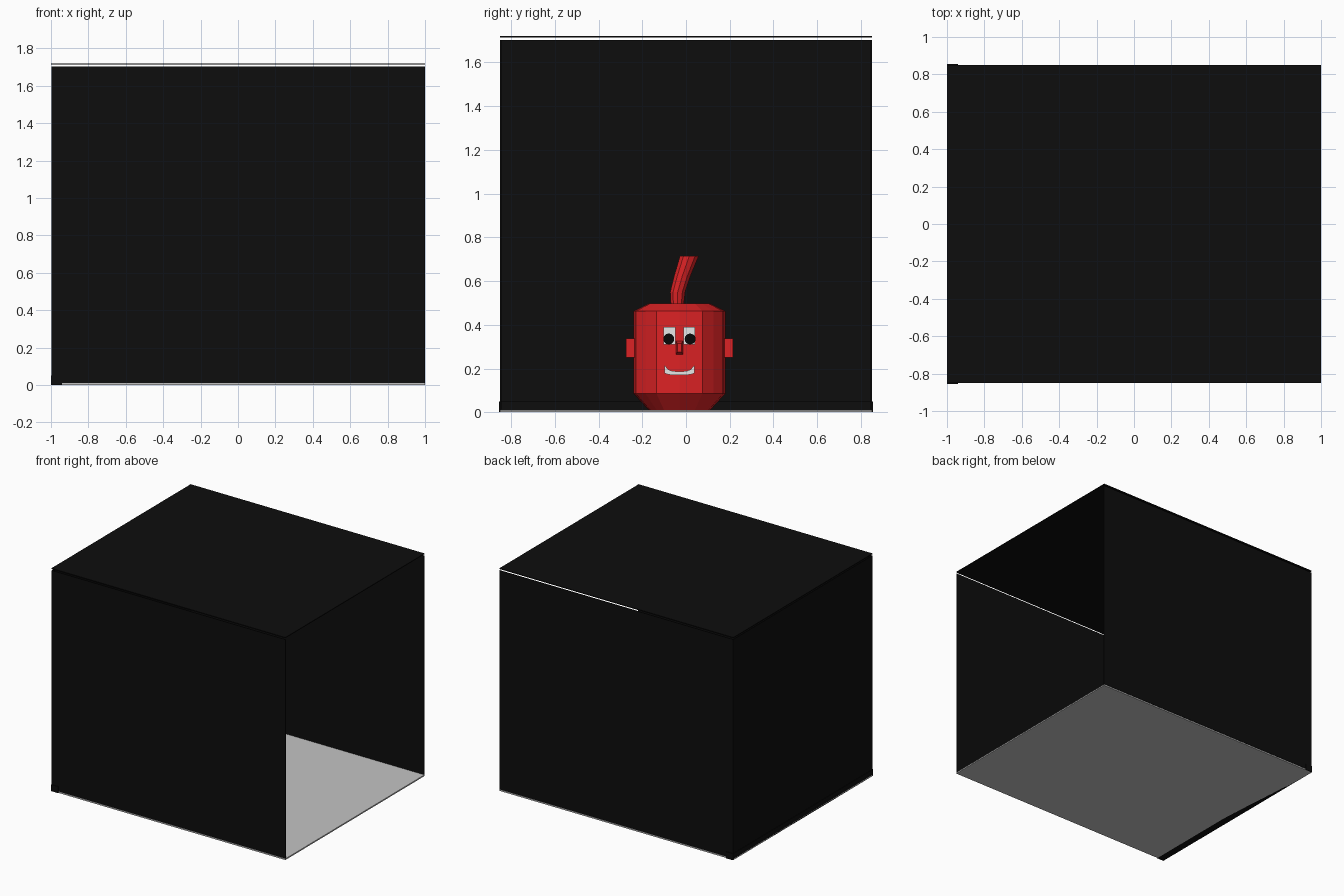
import bpy, bmesh, math
from mathutils import Vector

if "Cube" in bpy.data.objects:
    bpy.data.objects.remove(bpy.data.objects["Cube"])


def mat(name, rgb):
    m = bpy.data.materials.new(name)
    m.diffuse_color = (*rgb, 1)
    m.use_nodes = True
    m.node_tree.nodes["Principled BSDF"].inputs["Base Color"].default_value = m.diffuse_color
    return m


BLACK = mat("stage black", (0.004, 0.004, 0.004))
FLOOR = mat("floor grey", (0.55, 0.55, 0.55))
RED = mat("red", (0.72, 0.016, 0.018))
WHITE = mat("white", (0.8, 0.8, 0.8))
PUPIL = mat("pupil black", (0.002, 0.002, 0.002))

CX, CY = 0.0, -0.03      # centre of the figure, which faces +x
R = 0.21                 # half width of its body


def finish(name, bm, m):
    bmesh.ops.recalc_face_normals(bm, faces=bm.faces)
    me = bpy.data.meshes.new(name)
    bm.to_mesh(me)
    bm.free()
    me.materials.append(m)
    ob = bpy.data.objects.new(name, me)
    bpy.context.collection.objects.link(ob)
    return ob


def box(name, x, y, z, m):
    bm = bmesh.new()
    bmesh.ops.create_cube(bm, size=1)
    for v in bm.verts:
        v.co = Vector([(a + b) / 2 + c * (b - a) for (a, b), c in zip((x, y, z), v.co)])
    return finish(name, bm, m)


def loft(name, rings, m):
    """Skin a list of equal-length closed rings and cap the ends."""
    bm = bmesh.new()
    rows = [[bm.verts.new(p) for p in r] for r in rings]
    n = len(rows[0])
    for a, b in zip(rows, rows[1:]):
        for i in range(n):
            j = (i + 1) % n
            bm.faces.new((a[i], a[j], b[j], b[i]))
    bm.faces.new(rows[0])
    bm.faces.new(rows[-1])
    return finish(name, bm, m)


# Stage box, open towards +x
box("floor", (-1, 1), (-0.85, 0.85), (0, 0.01), FLOOR)
box("roof", (-1, 1), (-0.85, 0.85), (1.714, 1.72), BLACK)
box("front_wall", (-0.995, 1), (-0.85, -0.844), (0.012, 1.703), BLACK)
box("back_wall", (-0.995, 1), (0.844, 0.85), (0.012, 1.703), BLACK)
box("left_wall", (-0.998, -0.992), (-0.85, 0.85), (0.012, 1.703), BLACK)
box("skirting", (-1, -0.94), (-0.855, 0.855), (0, 0.05), BLACK)

# Faceted body: rounded square section with a ridge down the middle of each side
quarter = [(1, 0), (0.95, 0.5), (0.74, 0.74), (0.5, 0.95)]
section = []
for k in range(4):
    c, s = round(math.cos(k * math.pi / 2)), round(math.sin(k * math.pi / 2))
    section += [(x * c - y * s, x * s + y * c) for x, y in quarter]
loft("body", [[(CX + x * R * f, CY + y * R * f, z) for x, y in section]
              for z, f in ((0.01, 0.67), (0.085, 1), (0.462, 1), (0.497, 0.67), (0.485, 0.2))], RED)

# Curved stem
stem = [(-0.04, 0.48, 0.03), (-0.038, 0.55, 0.036), (-0.018, 0.62, 0.039), (0.015, 0.714, 0.045)]
loft("stem", [[(CX + r * math.cos(a), y + r * math.sin(a), z)
               for a in [i * math.tau / 10 for i in range(10)]] for y, z, r in stem], RED)

for side, tag in ((-1, "left"), (1, "right")):
    # Ears with an inset hollow on the outer face
    ys = sorted((CY + side * (R - 0.02), CY + side * (R + 0.035)))
    ear = box(tag + "_ear", (CX - 0.04, CX + 0.04), ys, (0.25, 0.338), RED)
    bm = bmesh.new()
    bm.from_mesh(ear.data)
    f = [max(bm.faces, key=lambda q: side * q.calc_center_median().y)]
    bmesh.ops.inset_region(bm, faces=f, thickness=0.018, depth=-0.012)
    bm.to_mesh(ear.data)
    bm.free()

    # Eyes and pupils
    ey = CY + side * 0.045
    front = CX + R
    box(tag + "_eye", (front - 0.02, front + 0.006), (ey - 0.027, ey + 0.027), (0.31, 0.39), WHITE)
    loft(tag + "_pupil", [[(x, ey + 0.004 * side + 0.025 * math.cos(a), 0.335 + 0.025 * math.sin(a))
                           for a in [i * math.tau / 16 for i in range(16)]]
                          for x in (front, front + 0.012)], PUPIL)

# Nose
loft("nose", [[(x, CY + w * a, 0.295 + h * b) for a, b in ((-1, -1), (1, -1), (1, 1), (-1, 1))]
              for x, w, h in ((CX + R - 0.02, 0.018, 0.036), (CX + R + 0.035, 0.01, 0.02))], RED)

# Smiling mouth: a curved bar of teeth
mouth = []
for i in range(9):
    t = i / 4 - 1
    y, lift = CY + 0.068 * t, 0.016 * t ** 4
    x0, x1 = CX + R - 0.025, CX + R + 0.008
    lo, hi = 0.17 + lift * 0.5, 0.187 + lift * 1.7
    mouth.append([(x0, y, lo), (x1, y, lo), (x1, y, hi), (x0, y, hi)])
loft("mouth", mouth, WHITE)
